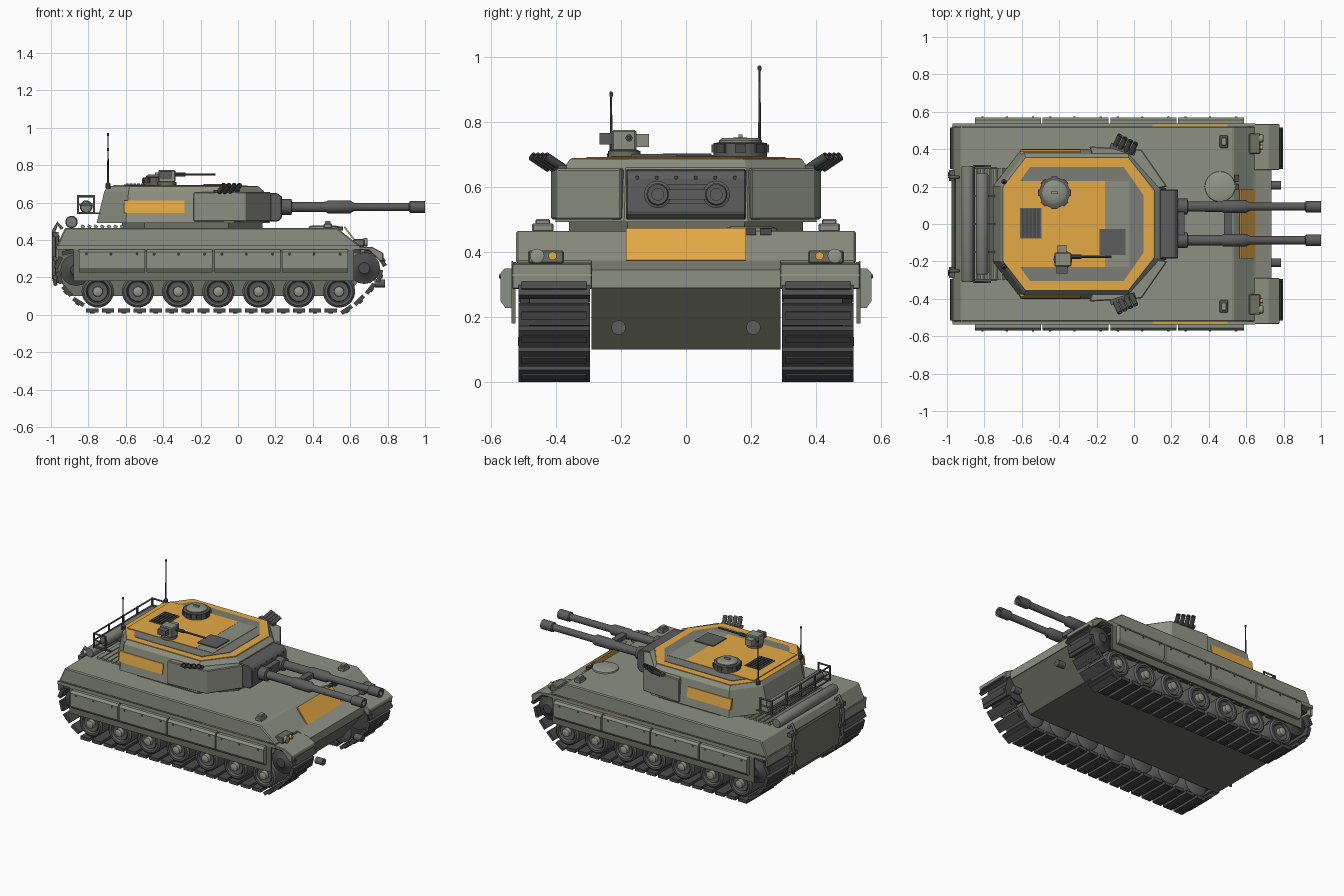
import bpy, bmesh, math
from mathutils import Matrix, Vector

if "Cube" in bpy.data.objects:
    bpy.data.objects.remove(bpy.data.objects["Cube"])


def material(name, r, g, b):
    m = bpy.data.materials.new(name)
    m.use_nodes = True
    m.diffuse_color = (r, g, b, 1)
    m.node_tree.nodes["Principled BSDF"].inputs["Base Color"].default_value = (r, g, b, 1)
    return m


OLIVE = material("olive grey", .265, .28, .22)
SHADE = material("dark olive", .155, .165, .125)
PANEL = material("panel grey", .2, .205, .18)
METAL = material("gun metal", .108, .11, .108)
BLACK = material("track black", .07, .07, .07)
ORANGE = material("orange paint", .78, .4, .06)
PALE = material("pale grey green", .3, .315, .255)


def finish(name, bm, mat, bevel=0, smooth=False):
    bmesh.ops.recalc_face_normals(bm, faces=bm.faces)
    me = bpy.data.meshes.new(name)
    bm.to_mesh(me)
    bm.free()
    me.materials.append(mat)
    ob = bpy.data.objects.new(name, me)
    bpy.context.collection.objects.link(ob)
    if bevel:
        mod = ob.modifiers.new("edge", 'BEVEL')
        mod.width, mod.segments, mod.limit_method = bevel, 1, 'ANGLE'
    if smooth:
        me.shade_smooth()
        me.set_sharp_from_angle(angle=math.radians(35))


def loft(name, rings, mat, bevel=0, smooth=False):
    """Skin equal-sized point rings and cap both ends."""
    bm = bmesh.new()
    rows = [[bm.verts.new(p) for p in ring] for ring in rings]
    n = len(rows[0])
    for a, b in zip(rows, rows[1:]):
        for i in range(n):
            bm.faces.new((a[i], a[(i + 1) % n], b[(i + 1) % n], b[i]))
    bm.faces.new(rows[0])
    bm.faces.new(rows[-1])
    finish(name, bm, mat, bevel, smooth)


def prism(name, pts, axis, lo, hi, mat, bevel=0):
    """Extrude a flat outline along an axis."""
    place = {'x': lambda a, b, h: (h, a, b), 'y': lambda a, b, h: (a, h, b),
             'z': lambda a, b, h: (a, b, h)}[axis]
    loft(name, [[place(a, b, h) for a, b in pts] for h in (lo, hi)], mat, bevel)


def lathe(name, profile, origin, axis, mat, segs=20):
    """Turn (radius, height) pairs around an axis."""
    m = Matrix.Translation(origin) @ Vector(axis).to_track_quat('Z', 'Y').to_matrix().to_4x4()
    turn = [math.tau * i / segs for i in range(segs)]
    loft(name, [[m @ Vector((r * math.cos(t), r * math.sin(t), h)) for t in turn]
                for r, h in profile], mat, 0, True)


def boxes(name, items, mat, bevel=0):
    """Several boxes (centre, size, optional tilt matrix) in one object."""
    bm = bmesh.new()
    for c, s, *rot in items:
        m = Matrix.Translation(c) @ (rot[0] if rot else Matrix()) @ Matrix.Diagonal((*s, 1))
        bmesh.ops.create_cube(bm, size=1, matrix=m)
    finish(name, bm, mat, bevel)


def tube(name, pts, radius, mat):
    cu = bpy.data.curves.new(name, 'CURVE')
    cu.dimensions, cu.bevel_depth, cu.bevel_resolution = '3D', radius, 2
    cu.use_fill_caps = True
    sp = cu.splines.new('POLY')
    sp.points.add(len(pts) - 1)
    for p, co in zip(sp.points, pts):
        p.co = (*co, 1)
    cu.materials.append(mat)
    bpy.context.collection.objects.link(bpy.data.objects.new(name, cu))


# Hull
prism("lower_hull", [(-.97, .36), (-.96, .2), (-.9, .1), (.58, .1), (.73, .29), (.73, .34)],
      'y', -.29, .29, SHADE)
prism("upper_hull", [(-.97, .365), (-.925, .465), (.53, .465), (.65, .37), (.64, .365)],
      'y', -.522, .522, OLIVE, .008)
prism("nose", [(.5, .46), (.65, .372), (.735, .345), (.735, .29), (.5, .29)], 'y', -.29, .29, OLIVE)
prism("glacis_plate", [(.565, .468), (.572, .473), (.648, .375), (.641, .37)], 'y', -.185, .185, ORANGE)
boxes("rear_plate", [((-.965, 0, .3), (.02, .5, .26))], SHADE, .006)
lathe("driver_hatch", [(.082, 0), (.08, .008), (.06, .014)], (.46, .2, .465), (0, 0, 1), PALE, 28)
boxes("driver_periscopes", [((.545, .2, .462), (.025, .03, .02)), ((.55, .245, .462), (.025, .035, .02))], BLACK)
boxes("engine_louvres", [((-.83 + .035 * i, 0, .472), (.02, .6, .016),
                         Matrix.Rotation(.5, 4, 'Y')) for i in range(7)], OLIVE)

# Paired hull parts
path = [(-.78, .024), (.575, .024), (.635, .065), (.7, .13), (.755, .2), (.775, .28), (.74, .335), (.66, .345),
        (-.86, .345), (-.935, .33), (-.97, .26), (-.945, .16), (-.87, .08)]


def track_links(y):
    ends = list(zip(path, path[1:] + path[:1]))
    total = sum(math.dist(a, b) for a, b in ends)
    count = round(total / .0855)
    items = []
    for k in range(count):
        d = total * k / count
        for a, b in ends:
            seg = math.dist(a, b)
            if d <= seg:
                break
            d -= seg
        u = Vector((b[0] - a[0], 0, b[1] - a[1])) / seg
        rot = Matrix.Rotation(-math.atan2(u.z, u.x), 4, 'Y')
        c = Vector((a[0], y, a[1])) + u * d
        items.append((c, (.066, .22, .022), rot))
        items.append((c + Vector((u.z, 0, -u.x)) * .012, (.024, .2, .01), rot))
    return items


for s, side in ((1, "left"), (-1, "right")):
    out = (0, s, 0)
    boxes(side + "_track", track_links(s * .405), BLACK)
    for i in range(7):
        o = (-.75 + .215 * i, s * .3, .125)
        lathe(f"{side}_tyre_{i}", [(.07, 0), (.086, .01), (.086, .19), (.075, .2), (.062, .2), (.055, .18)],
              o, out, METAL, 28)
        lathe(f"{side}_wheel_disc_{i}", [(.058, .17), (.052, .19), (.03, .185)], o, out, METAL, 20)
        lathe(f"{side}_wheel_hub_{i}", [(.028, .18), (.026, .21), (.012, .216)], o, out, PALE, 16)
    for x, z in ((.675, .25), (-.865, .24)):
        lathe(side + "_end_wheel", [(.085, 0), (.085, .18), (.05, .19), (.03, .21)],
              (x, s * .3, z), out, BLACK, 16)
    boxes(side + "_fender", [((-.16, s * .41, .36), (1.62, .245, .014)),
                             ((-.16, s * .534, .361), (1.62, .004, .022))], OLIVE)
    prism(side + "_front_mudguard", [(.6, .368), (.72, .362), (.778, .33), (.775, .285), (.755, .29),
                                    (.7, .345), (.6, .35)], 'y', s * .288, s * .535, OLIVE, .004)
    boxes(side + "_rear_mudguard", [((-.965, s * .41, .335), (.014, .23, .06))], OLIVE)
    boxes(side + "_inner_skirt", [((-.13, s * .53, .265), (1.5, .012, .17))], SHADE)
    # Skirt panels with bolts
    for i in range(4):
        x = -.85 + .362 * i
        prism(f"{side}_skirt_{i}", [(s * .53, .35), (s * .557, .35), (s * .57, .335), (s * .57, .25),
                                    (s * .555, .228), (s * .53, .228)], 'x', x, x + .352, OLIVE)
        for dx in (.04, .17, .31):
            lathe("skirt_bolt", [(.007, 0), (.005, .005)], (x + dx, s * .569, .325), out, METAL, 8)
    boxes(side + "_fender_stripe", [((.3, s * .5265, .367), (.4, .01, .006))], ORANGE)
    # Lamps, deck boxes and towing stubs
    boxes(side + "_deck_box", [((.48, s * .44, .475), (.045, .065, .025)),
                               ((.48, s * .44, .492), (.03, .045, .018))], OLIVE, .004)
    boxes(side + "_lamp_bracket", [((.645, s * .43, .385), (.06, .11, .04))], SHADE, .005)
    lathe(side + "_headlamp", [(.022, 0), (.022, .02), (.017, .022)], (.67, s * .457, .388), (1, 0, 0), PALE)
    lathe(side + "_indicator", [(.013, 0), (.013, .02)], (.67, s * .41, .388), (1, 0, 0), ORANGE)
    lathe(side + "_towing_stub", [(.022, 0), (.022, .055)], (.73, s * .207, .168), (1, 0, 0), METAL)
    # Rear towing cable
    cable = [(-.94, .25, .46), (-.965, .25, .49), (-.985, .25, .45), (-.985, .27, .36), (-.985, .25, .27),
             (-.985, .27, .2), (-.975, .25, .16)]
    tube(side + "_tow_cable", [(x, s * y, z) for x, y, z in cable], .01, METAL)
    boxes(side + "_cable_clamp", [((-.975, s * .26, z), (.03, .06, .025)) for z in (.43, .3, .2)], METAL)


# Turret
def octagon(z, xr, yr, xc, yw, xd, xf, yf):
    half = [(xr, yr), (xc, yw), (xd, yw), (xf, yf)]
    return [(x, y, z) for x, y in half] + [(x, -y, z) for x, y in reversed(half)]


loft("turret_ring", [octagon(z, -.62, .2, -.5, .36, -.05, .13, .18) for z in (.46, .5)], SHADE)
loft("turret_body", [octagon(.492, -.755, .2, -.6, .402, -.02, .17, .19),
                     octagon(.66, -.715, .2, -.585, .375, -.03, .14, .185),
                     octagon(.686, -.7, .2, -.58, .355, -.03, .11, .18)], OLIVE)
loft("roof_border_paint", [octagon(z, -.7, .195, -.58, .352, -.03, .105, .175) for z in (.684, .689)], ORANGE)
loft("roof_panel", [octagon(z, -.65, .175, -.555, .305, -.055, .05, .155) for z in (.685, .692)], PANEL)
boxes("roof_centre_paint", [((-.41, 0, .692), (.51, .46, .006))], ORANGE)
boxes("roof_front_panel", [((-.09, 0, .691), (.13, .46, .006))], OLIVE)
for s, side in ((1, "left"), (-1, "right")):
    plan = [(-.24, .415), (.04, .398), (.178, .2), (.1, .185), (-.2, .3)]
    prism(side + "_cheek_armour", [(x, s * y) for x, y in plan], 'z', .5, .656, OLIVE, .005)
    prism(side + "_turret_stripe", [(s * .385, .545), (s * .399, .545), (s * .388, .612), (s * .375, .612)],
          'x', -.61, -.285, ORANGE)
    # Smoke launchers
    boxes(side + "_launcher_rail", [((-.06, s * .4, .66), (.14, .03, .015), Matrix.Rotation(-s * .3, 4, 'Z'))], METAL)
    for i in range(4):
        lathe(f"{side}_smoke_tube_{i}", [(.014, 0), (.014, .07), (.009, .07), (.009, .055)],
              (-.1 + .028 * i, s * (.42 - .014 * i), .658), (.35, s * .75, .5), BLACK, 12)

# Twin guns
prism("mantlet", [(.1, .5), (.215, .5), (.235, .52), (.235, .63), (.215, .65), (.1, .655)],
      'y', -.185, .185, METAL, .005)
for y in (.093, -.087):
    lathe("gun_barrel", [(.042, 0), (.042, .055), (.027, .06), (.028, .24), (.034, .25), (.034, .37), (.022, .39),
                         (.022, .685), (.031, .69), (.031, .77), (.018, .77), (.018, .72)],
          (.23, y, .577), (1, 0, 0), METAL, 24)
boxes("barrel_clamp", [((.5, 0, .577), (.04, .16, .03)), ((.25, 0, .577), (.04, .18, .06))], METAL)
for i in range(6):
    lathe("mantlet_bolt", [(.007, 0), (.005, .006)], (.23, -.15 + .06 * i, .628), (1, 0, 0), BLACK, 8)

# Commander cupola
lathe("cupola_ring", [(.082, 0), (.082, .046), (.07, .048)], (-.425, .167, .688), (0, 0, 1), METAL, 28)
lathe("cupola_lid", [(.066, .04), (.066, .054), (.055, .062), (.02, .063)], (-.425, .167, .688), (0, 0, 1), OLIVE, 28)
ring = []
for i in range(8):
    r = Matrix.Rotation(math.tau * i / 8, 4, 'Z')
    ring.append((Vector((-.425, .167, .718)) + r @ Vector((.08, 0, 0)), (.016, .034, .024), r))
boxes("cupola_periscopes", ring, BLACK)
boxes("cupola_handle", [((-.425, .167, .755), (.035, .012, .012))], PALE)

# Remote weapon mount
lathe("mount_base", [(.05, 0), (.05, .02), (.035, .025)], (-.38, -.19, .69), (0, 0, 1), SHADE)
boxes("weapon_mount", [((-.38, -.19, .742), (.09, .075, .065))], OLIVE, .005)
boxes("mount_ammo_box", [((-.385, -.245, .748), (.06, .04, .035))], METAL)
boxes("mount_sight", [((-.385, -.133, .742), (.05, .04, .04))], OLIVE)
lathe("machine_gun", [(.011, 0), (.011, .06), (.006, .06), (.006, .22)], (-.34, -.175, .75), (1, 0, 0), BLACK, 10)

# Roof fittings
boxes("sight_hatch", [((-.115, -.097, .694), (.14, .14, .014))], METAL)
boxes("vent_frame", [((-.552, .004, .693), (.115, .165, .01))], METAL)
boxes("vent_slats", [((-.592 + .02 * i, .004, .699), (.014, .15, .008)) for i in range(5)], BLACK)
for y, top in ((.226, .965), (-.23, .885)):
    lathe("antenna", [(.014, .675), (.014, .7), (.005, .71), (.003, top - .01), (.006, top - .005),
                      (.006, top + .004), (.003, top + .008)], (-.695, y, 0), (0, 0, 1), BLACK, 10)

# Rear stowage
lathe("deck_roll", [(.028, 0), (.033, .01), (.033, .61), (.028, .62)], (-.89, -.31, .497), (0, 1, 0), PANEL)
lathe("basket_roll", [(.028, 0), (.034, .01), (.034, .53), (.028, .54)], (-.812, -.27, .578), (0, 1, 0), PANEL)
for z in (.545, .59, .635):
    tube("basket_rail", [(-.765, -.31, z), (-.855, -.31, z), (-.855, .31, z), (-.765, .31, z)], .006, METAL)
boxes("basket_posts", [((x, y, .59), (.01, .01, .1)) for y in (-.31, -.15, 0, .15, .31)
                       for x in ((-.855, -.77) if abs(y) > .3 else (-.855,))], METAL)
boxes("basket_floor", [((-.795, y, .543), (.12, .012, .008)) for y in (-.3, -.15, 0, .15, .3)], METAL)
